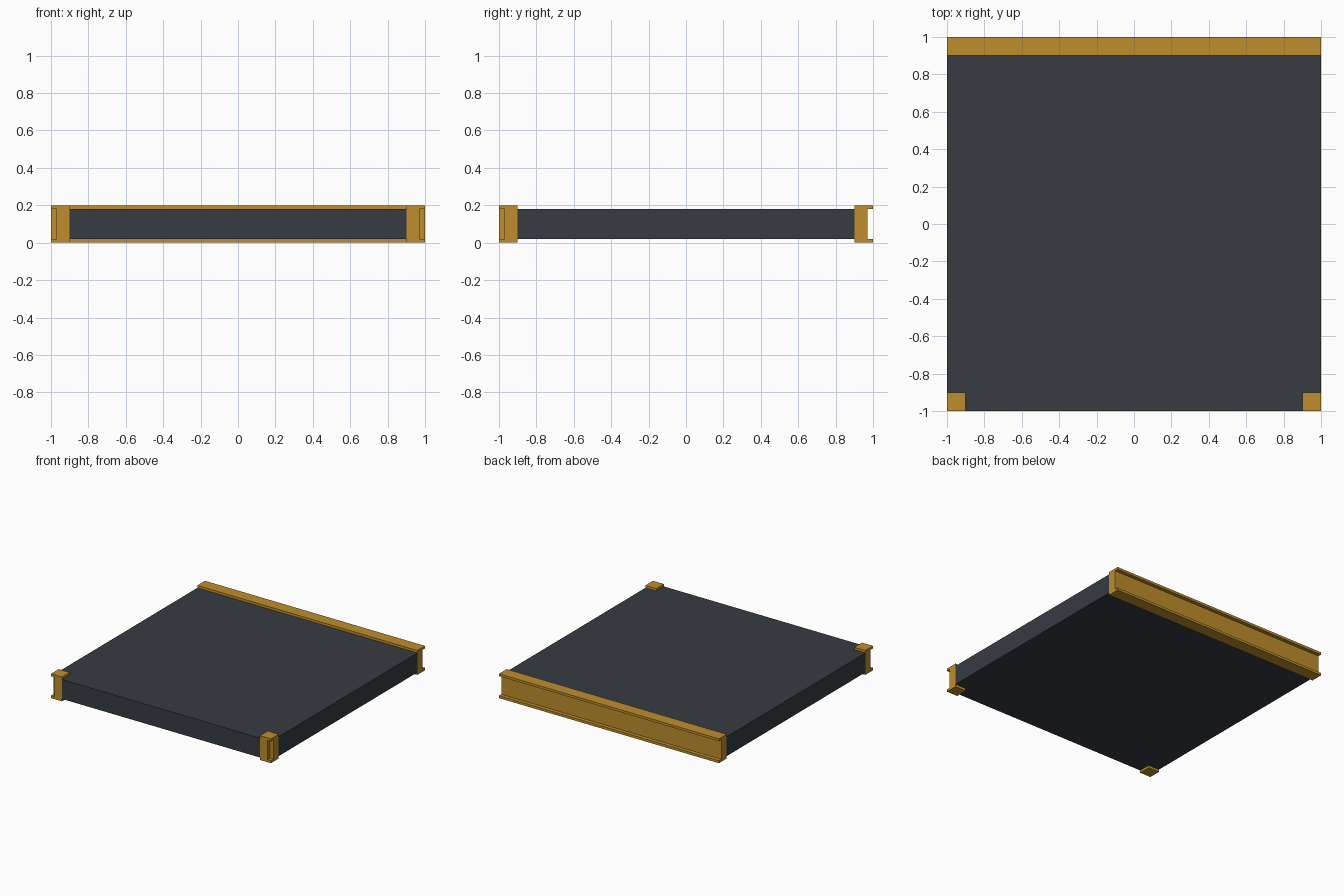
import bpy, bmesh

if "Cube" in bpy.data.objects:
    bpy.data.objects.remove(bpy.data.objects["Cube"])


def material(name, rgb):
    m = bpy.data.materials.new(name)
    m.diffuse_color = (*rgb, 1)
    m.use_nodes = True
    m.node_tree.nodes["Principled BSDF"].inputs["Base Color"].default_value = m.diffuse_color
    return m


gold = material("gold", (0.51, 0.27, 0.026))
slate = material("dark slate", (0.038, 0.045, 0.055))


def add_prism(bm, outline, to_3d, a, b):
    """Extrude a 2D outline between the levels a and b."""
    lo = [bm.verts.new(to_3d(p, a)) for p in outline]
    hi = [bm.verts.new(to_3d(p, b)) for p in outline]
    bm.faces.new(lo)
    bm.faces.new(hi)
    n = len(outline)
    for i in range(n):
        j = (i + 1) % n
        bm.faces.new((lo[i], lo[j], hi[j], hi[i]))


def finish(bm, name, mat):
    bmesh.ops.recalc_face_normals(bm, faces=bm.faces[:])
    mesh = bpy.data.meshes.new(name)
    bm.to_mesh(mesh)
    bm.free()
    mesh.materials.append(mat)
    obj = bpy.data.objects.new(name, mesh)
    bpy.context.collection.objects.link(obj)


def along_z(p, t):
    return (p[0], p[1], t)


def along_x(p, t):
    return (t, p[0], p[1])


IN, GROOVE, LOW, HIGH, TOP = 0.9, 0.97, 0.02, 0.18, 0.2

# Slab with notched front corners
bm = bmesh.new()
add_prism(bm, [(-1, IN), (-1, -IN), (-IN, -IN), (-IN, -1),
               (IN, -1), (IN, -IN), (1, -IN), (1, IN)], along_z, LOW, HIGH)
finish(bm, "slab", slate)

# Back rail, a channel open to the back
bm = bmesh.new()
add_prism(bm, [(IN, 0), (1, 0), (1, LOW), (GROOVE, LOW),
               (GROOVE, HIGH), (1, HIGH), (1, TOP), (IN, TOP)], along_x, -1, 1)
finish(bm, "back_rail", gold)

# Front corner posts: square caps with a body notched at its outer corner
for side, name in ((-1, "left_front_post"), (1, "right_front_post")):
    bm = bmesh.new()
    square = [(side * IN, -IN), (side, -IN), (side, -1), (side * IN, -1)]
    body = [(side * IN, -IN), (side, -IN), (side, -GROOVE),
            (side * GROOVE, -GROOVE), (side * GROOVE, -1), (side * IN, -1)]
    add_prism(bm, square, along_z, 0, LOW)
    add_prism(bm, body, along_z, LOW, HIGH)
    add_prism(bm, square, along_z, HIGH, TOP)
    finish(bm, name, gold)
